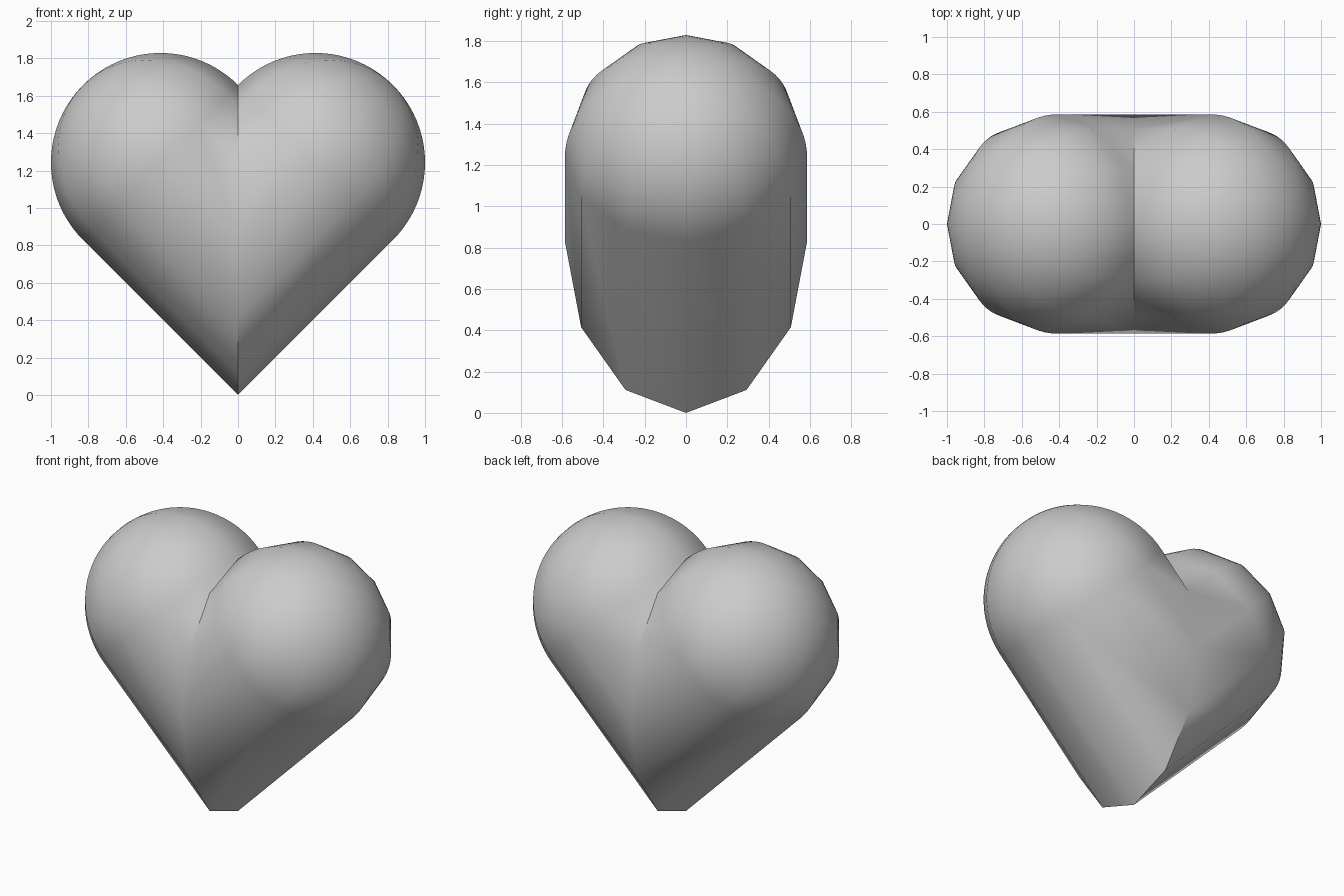
import bpy, bmesh
from math import sin, cos, pi, sqrt, radians
from mathutils import Vector

if "Cube" in bpy.data.objects:
    bpy.data.objects.remove(bpy.data.objects["Cube"])

R = 2 - sqrt(2)                      # lobe radius, gives a total width of 2
H = R / sqrt(2)
CENTRE = Vector((H, 0, 3 * H))       # centre of the right lobe
AXIS = Vector((1, 0, 1)).normalized()
SIDE = Vector((-1, 0, 1)).normalized()
SEGMENTS, RINGS = 12, 20

bm = bmesh.new()

# Profile: quarter circle for the round end, then a straight cylinder wall
points = [CENTRE + R * (cos(a) * AXIS + sin(a) * SIDE)
          for a in (i * pi / 2 / RINGS for i in range(RINGS + 1))]
points.append(CENTRE + R * SIDE - 2.3 * R * AXIS)
verts = [bm.verts.new(p) for p in points]
edges = [bm.edges.new(pair) for pair in zip(verts, verts[1:])]

# Turn the profile into a twelve-sided round-ended lobe
bmesh.ops.spin(bm, geom=verts + edges, cent=CENTRE, axis=AXIS,
               angle=2 * pi, steps=SEGMENTS, use_duplicate=False)
bmesh.ops.remove_doubles(bm, verts=bm.verts[:], dist=1e-4)

# Trim at the middle plane and mirror for the left lobe
bmesh.ops.bisect_plane(bm, geom=bm.verts[:] + bm.edges[:] + bm.faces[:],
                       dist=1e-4, plane_co=(0, 0, 0), plane_no=(1, 0, 0),
                       clear_inner=True)
bmesh.ops.mirror(bm, geom=bm.verts[:] + bm.edges[:] + bm.faces[:],
                 axis='X', merge_dist=1e-3)
bmesh.ops.remove_doubles(bm, verts=bm.verts[:], dist=1e-3)
bmesh.ops.recalc_face_normals(bm, faces=bm.faces[:])

mesh = bpy.data.meshes.new("heart")
bm.to_mesh(mesh)
bm.free()
heart = bpy.data.objects.new("heart", mesh)
bpy.context.collection.objects.link(heart)

# Smooth lobes with a sharp centre crease
bpy.context.view_layer.objects.active = heart
heart.select_set(True)
bpy.ops.object.shade_smooth_by_angle(angle=radians(35))
